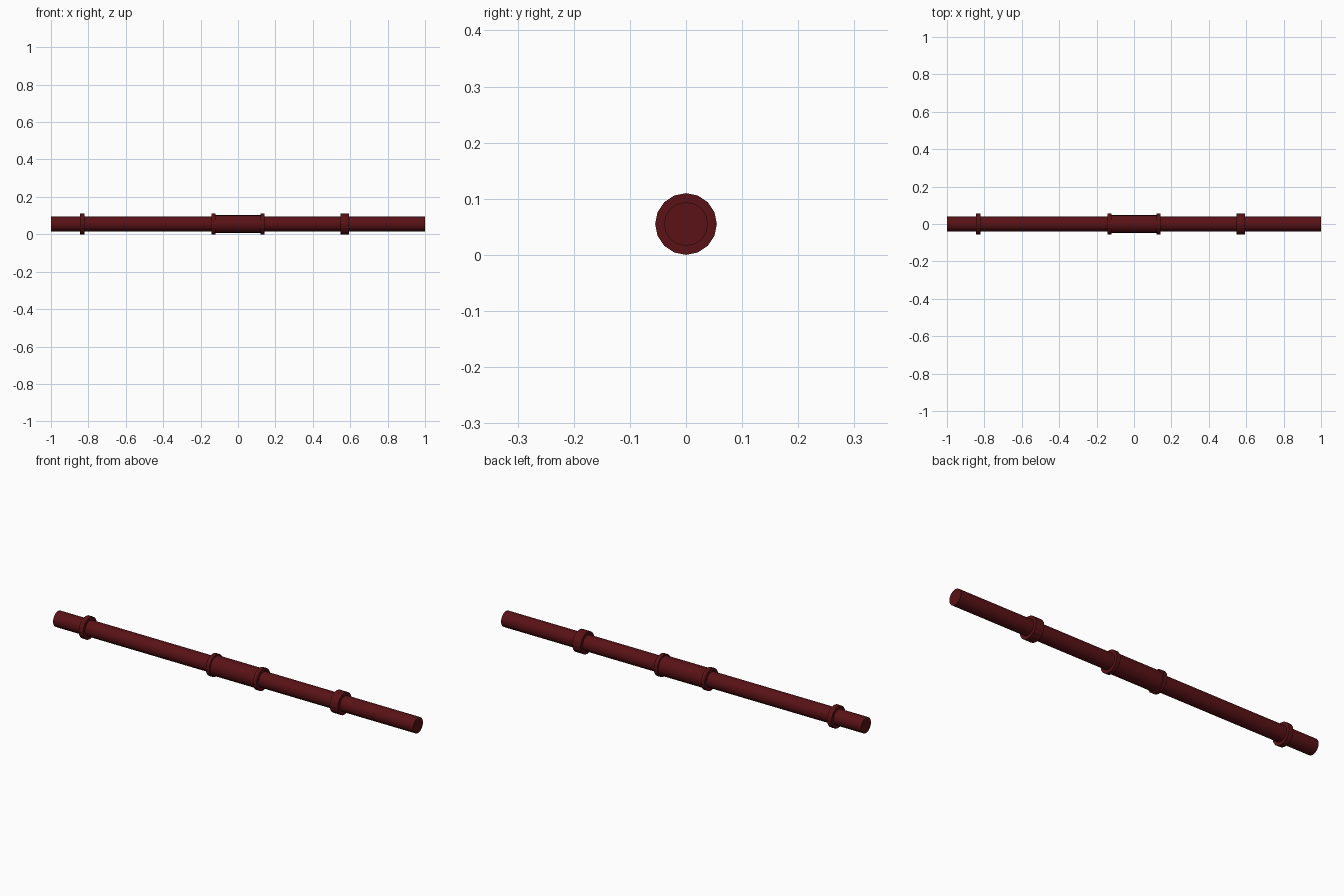
import bpy
from math import pi, radians

if "Cube" in bpy.data.objects:
    bpy.data.objects.remove(bpy.data.objects["Cube"])

SIDES = 16
CENTRE_Z = 0.055

paint = bpy.data.materials.new("dark_red_paint")
paint.diffuse_color = (0.1, 0.006, 0.008, 1)
paint.use_nodes = True
paint.node_tree.nodes["Principled BSDF"].inputs["Base Color"].default_value = paint.diffuse_color


def tube(name, x0, x1, radius, smooth=False):
    """Capped cylinder along x from x0 to x1."""
    bpy.ops.mesh.primitive_cylinder_add(
        vertices=SIDES, radius=radius, depth=x1 - x0,
        location=((x0 + x1) / 2, 0, CENTRE_Z), rotation=(0, pi / 2, 0))
    ob = bpy.context.object
    ob.name = name
    ob.data.materials.append(paint)
    if smooth:
        bpy.ops.object.shade_smooth_by_angle(angle=radians(35))
    return ob


# Main pipe and thicker middle sleeve
tube("main_pipe", -1, 1, 0.039, smooth=True)
tube("middle_sleeve", -0.13, 0.13, 0.048, smooth=True)

# Flanges at both ends of the sleeve
for side, x in (("left", -0.131), ("right", 0.131)):
    tube(f"sleeve_flange_{side}", x - 0.01, x + 0.01, 0.055)

# Single thin collar on the left
tube("left_collar", -0.846, -0.822, 0.055)

# Coupling of two flanges on the right
tube("coupling_flange_a", 0.547, 0.57, 0.055)
tube("coupling_flange_b", 0.57, 0.593, 0.055)
